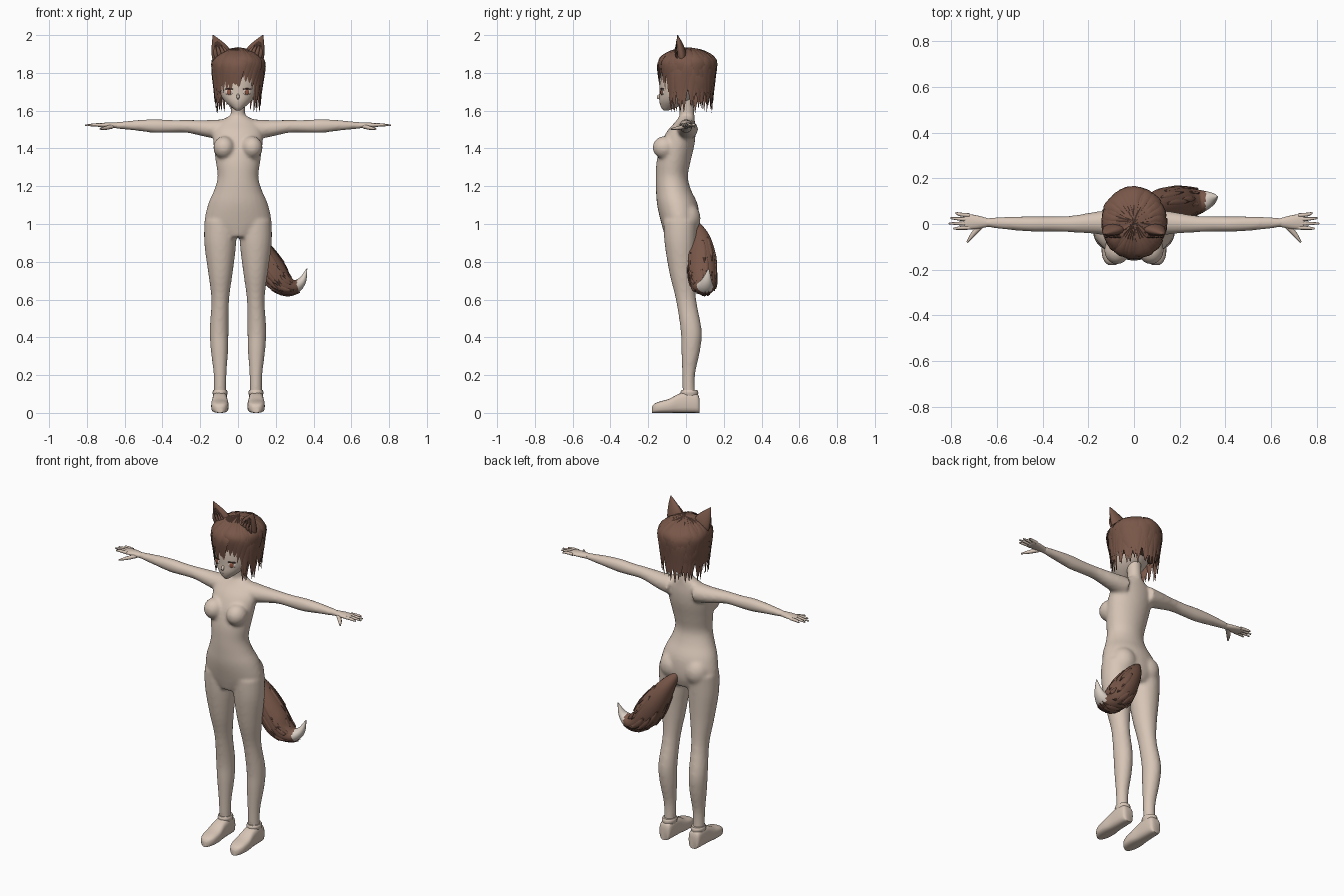
import bpy, bmesh, math, random
from mathutils import Vector
from mathutils.geometry import interpolate_bezier

cube = bpy.data.objects.get("Cube")
if cube:
    bpy.data.objects.remove(cube, do_unlink=True)
random.seed(4)


def material(name, colour):
    mat = bpy.data.materials.new(name)
    mat.use_nodes = True
    mat.diffuse_color = (*colour, 1)
    mat.node_tree.nodes["Principled BSDF"].inputs["Base Color"].default_value = (*colour, 1)
    return mat


skin = material("skin beige", (0.68, 0.56, 0.47))
brown = material("fur brown", (0.19, 0.095, 0.066))
dark = material("dark brown", (0.07, 0.035, 0.025))
cream = material("cream", (0.72, 0.64, 0.57))
iris_red = material("iris chestnut", (0.3, 0.1, 0.06))


def spline(rows, steps):
    """Smoothly resample rows of numbers (Catmull-Rom)."""
    rows = [Vector(r) for r in rows]
    padded = [rows[0]] + rows + [rows[-1]]
    result = []
    for a, b, c, d in zip(padded, padded[1:], padded[2:], padded[3:]):
        for i in range(steps):
            t = i / steps
            result.append(b + (c - a) * (t / 2) + (a * 2 - b * 5 + c * 4 - d) * (t * t / 2)
                          + (b * 3 - a - c * 3 + d) * (t ** 3 / 2))
    return result + [rows[-1]]


def sweep(bm, rows, hint, axis=None, sides=16, steps=4, power=1.0):
    """Closed tube through rows of x, y, z, half width, half depth along hint."""
    rows = spline(rows, steps)
    centres = [Vector(r[:3]) for r in rows]
    rings = []
    for i, (row, centre) in enumerate(zip(rows, centres)):
        along = Vector(axis) if axis else centres[min(i + 1, len(rows) - 1)] - centres[max(i - 1, 0)]
        side = along.cross(Vector(hint)).normalized()
        depth = side.cross(along).normalized()
        ring = []
        for k in range(sides):
            c, s = math.cos(math.tau * k / sides), math.sin(math.tau * k / sides)
            c, s = (math.copysign(abs(v) ** power, v) for v in (c, s))
            ring.append(bm.verts.new(centre + side * c * max(row[3], 0.001) + depth * s * max(row[4], 0.001)))
        rings.append(ring)
    for low, high in zip(rings, rings[1:]):
        for k in range(sides):
            n = (k + 1) % sides
            bm.faces.new((low[k], low[n], high[n], high[k]))
    bm.faces.new(rings[0][::-1])
    bm.faces.new(rings[-1])


def ball(bm, centre, size):
    made = bmesh.ops.create_uvsphere(bm, u_segments=20, v_segments=12, radius=1)["verts"]
    bmesh.ops.scale(bm, vec=size, verts=made)
    bmesh.ops.translate(bm, vec=centre, verts=made)


def finish(name, bm, *mats, angle=60):
    bmesh.ops.recalc_face_normals(bm, faces=bm.faces)
    mesh = bpy.data.meshes.new(name)
    bm.to_mesh(mesh)
    bm.free()
    obj = bpy.data.objects.new(name, mesh)
    bpy.context.collection.objects.link(obj)
    for mat in mats:
        mesh.materials.append(mat)
    bpy.ops.object.select_all(action="DESELECT")
    obj.select_set(True)
    bpy.context.view_layer.objects.active = obj
    bpy.ops.object.shade_smooth_by_angle(angle=math.radians(angle))
    return obj


FRONT, UP = (0, -1, 0), (0, 0, 1)

# Body: torso, neck, legs and arms fused into one smooth surface
bm = bmesh.new()
torso = [(0.93, -.03, .09, .08), (1.0, -.03, .172, .1), (1.1, -.045, .16, .108), (1.18, -.066, .126, .093),
         (1.25, -.075, .108, .085), (1.33, -.066, .118, .09), (1.42, -.045, .13, .09),
         (1.49, -.025, .13, .076), (1.54, -.005, .1, .052), (1.57, .005, .05, .04)]
sweep(bm, [(0, y, z, w, d) for z, y, w, d in torso], FRONT, UP, 28)
sweep(bm, [(0, .005, 1.5, .05, .045), (0, .005, 1.58, .038, .04), (0, -.005, 1.7, .04, .042)], FRONT)
leg = [(.095, .016, .08, .032, .034), (.095, .014, .2, .034, .034), (.098, .025, .33, .046, .05),
       (.1, .027, .44, .05, .056), (.094, .0, .6, .047, .054), (.093, -.02, .74, .065, .068),
       (.094, -.03, .9, .085, .084), (.094, -.03, 1.02, .084, .09)]
arm = [(.08, .005, 1.5, .06, .055), (.16, .005, 1.505, .05, .046), (.27, .0, 1.517, .037, .034),
       (.36, .0, 1.517, .034, .034), (.44, .0, 1.519, .034, .037), (.54, .003, 1.522, .03, .028),
       (.64, .006, 1.522, .021, .018), (.67, .006, 1.522, .02, .015)]
for s in (-1, 1):
    sweep(bm, [(s * x, *rest) for x, *rest in leg], FRONT, UP, 20)
    sweep(bm, [(s * x, *rest) for x, *rest in arm], UP)
    ball(bm, (s * .074, -.115, 1.405), (.057, .062, .06))
    ball(bm, (s * .08, .0, 1.03), (.075, .078, .085))
body = finish("body", bm, skin)
remesh = body.modifiers.new("fuse", "REMESH")
remesh.mode, remesh.voxel_size, remesh.use_smooth_shade = "VOXEL", 0.009, True
relax = body.modifiers.new("relax", "SMOOTH")
relax.factor, relax.iterations = 0.5, 8

# Hands and shoes
for s, side in ((-1, "right"), (1, "left")):
    bm = bmesh.new()
    sweep(bm, [(s * .64, .006, 1.522, .019, .015), (s * .69, .008, 1.523, .03, .014),
               (s * .735, .01, 1.523, .034, .01), (s * .745, .01, 1.523, .03, .006)], UP)
    for i, reach in enumerate((.79, .81, .803, .78)):
        y = -.016 + i * .018
        sweep(bm, [(s * .72, y, 1.524, .009, .009), (s * .76, y * 1.1, 1.525, .008, .008),
                   (s * reach, y * 1.3, 1.522, .004, .004)], UP, sides=8)
    sweep(bm, [(s * .665, -.005, 1.517, .012, .012), (s * .7, -.04, 1.508, .011, .01),
               (s * .73, -.08, 1.503, .004, .004)], UP, sides=8)
    finish(side + "_hand", bm, skin)

    bm = bmesh.new()
    outline = [(.072, .07, .022), (.06, .1, .035), (.01, .112, .039), (-.04, .1, .041),
               (-.09, .074, .046), (-.14, .06, .043), (-.168, .048, .03), (-.18, .032, .014)]
    sweep(bm, [(s * .096, y, h / 2, w, h / 2) for y, h, w in outline], UP, FRONT, 20, power=.65)
    sweep(bm, [(s * .095, .018, .085, .035, .045), (s * .095, .018, .108, .04, .047),
               (s * .095, .018, .12, .036, .042)], FRONT, UP)
    finish(side + "_shoe", bm, skin, angle=45)

# Head with small nose and ears hidden by hair
bm = bmesh.new()
skull = [(1.602, -.105, .012, .014), (1.618, -.09, .034, .042), (1.65, -.065, .07, .076), (1.69, -.042, .096, .098),
         (1.75, -.018, .11, .122), (1.82, .0, .112, .13), (1.88, .005, .08, .1), (1.91, .005, .03, .04)]
sweep(bm, [(0, y, z, w, d) for z, y, w, d in skull], FRONT, UP, 28)
sweep(bm, [(0, -.132, 1.69, .005, .004), (0, -.147, 1.672, .008, .008), (0, -.138, 1.662, .004, .003)], FRONT, sides=8)
finish("head", bm, skin)

# Eyes and mouth as thin plates
for s, side in ((-1, "right"), (1, "left")):
    for part, mat, wide, tall, lift, out in (("eye_white", cream, .022, .016, 0, 0), ("iris", iris_red, .012, .015, 0, .003),
                                             ("lash", dark, .025, .004, .017, .002)):
        bm = bmesh.new()
        ball(bm, (0, 0, 0), (wide, .004, tall))
        eye = finish(side + "_" + part, bm, mat)
        eye.location = (s * .048, -.126 - out, 1.698 + lift)
        eye.rotation_euler.z = s * .42
bm = bmesh.new()
ball(bm, (0, -.136, 1.64), (.012, .003, .0015))
finish("mouth", bm, dark)

# Hair: a rounded cap, then layered tapering locks around the crown
bm = bmesh.new()
cap = [(1.7, .06, .11, .08), (1.76, .035, .13, .115), (1.82, .015, .132, .135),
       (1.88, .01, .108, .112), (1.915, .01, .065, .07), (1.927, .01, .01, .01)]
sweep(bm, [(0, y, z, w, d) for z, y, w, d in cap], FRONT, UP, 28)
finish("hair_cap", bm, brown)


def lock(bm, turn, bottom, width, puff=1.0, curl=0.0):
    rows = []
    for i in range(7):
        t = i / 6
        a = turn + curl * t * t
        reach = math.sin(min(t * 2.6, 1.65)) * puff * (1 - .1 * max(0, t - .6) / .4)
        z = 1.925 - (1.925 - bottom) * (t ** 1.75)
        taper = width * (.35 + 1.3 * t) if t < .5 else width * 2 * (1 - t) ** .8
        rows.append((math.sin(a) * .137 * reach, .008 - math.cos(a) * .15 * reach, z, taper, .011 * (1.05 - t)))
    sweep(bm, rows, (math.sin(a), -math.cos(a), .45), sides=6, steps=2)


bm = bmesh.new()
for layer, (count, drop, puff) in enumerate(((30, 1.595, .95), (26, 1.64, 1.0), (22, 1.7, 1.02))):
    for i in range(count):
        turn = .85 + (math.tau - 1.7) * i / (count - 1)
        lock(bm, turn, drop + random.uniform(-.01, .035), .03, puff + random.uniform(-.02, .02), random.uniform(-.12, .12))
finish("hair_locks", bm, brown, angle=40)

# Fringe sweeping over the right eye, parted above the left one
bm = bmesh.new()
for i in range(13):
    turn = -.95 + i * .155
    bottom = 1.675 + .02 * random.random() if turn < .15 else 1.745 - .09 * max(0, turn - .4)
    lock(bm, turn, bottom, .025, 1.04 + .02 * (i % 2), -.16)
for s in (-1, 1):
    lock(bm, s * 1.0, 1.61, .024, 1.0, -s * .1)
    lock(bm, s * 1.2, 1.625, .026, 1.02)
finish("fringe", bm, brown, angle=40)

# Pointed animal ears with a dark hollow and fur tufts
for s, side in ((-1, "right"), (1, "left")):
    bm = bmesh.new()
    sweep(bm, [(s * .078, -.02, 1.86, .052, .026), (s * .092, -.025, 1.91, .05, .024),
               (s * .112, -.035, 1.955, .03, .016), (s * .132, -.045, 2.0, .002, .002)], FRONT, sides=12)
    finish(side + "_ear", bm, brown)
    bm = bmesh.new()
    sweep(bm, [(s * .084, -.046, 1.885, .03, .004), (s * .093, -.047, 1.915, .032, .004),
               (s * .116, -.051, 1.965, .01, .003)], FRONT, sides=8)
    finish(side + "_ear_hollow", bm, dark)
    bm = bmesh.new()
    for i in range(4):
        x = .055 + i * .02
        sweep(bm, [(s * x, -.045, 1.875, .01, .006), (s * (x + .006), -.056, 1.91, .009, .005),
                   (s * (.09 + i * .011), -.056, 1.95, .001, .001)], FRONT, sides=6)
    finish(side + "_ear_tuft", bm, brown)

# Bushy tail with a pale tip
tail = [(.015, .05, 1.01, .015, .015), (.07, .075, .93, .045, .05), (.125, .085, .84, .066, .072),
        (.18, .088, .75, .075, .077), (.235, .092, .687, .06, .068), (.295, .1, .668, .04, .05),
        (.34, .11, .7, .022, .028), (.365, .12, .765, .002, .002)]
bm = bmesh.new()
sweep(bm, tail, FRONT, sides=20, steps=5)
for face in bm.faces:
    centre = face.calc_center_median()
    face.material_index = int(centre.x > .312)
finish("tail", bm, brown, cream)

# Raised fur strands along the tail
bm = bmesh.new()
path = spline(tail, 4)
for i in range(26):
    start, a = random.randint(5, 15), random.uniform(0, math.tau)
    rows = []
    for j, thick in enumerate((.004, .012, .01, .001)):
        row, ahead = path[start + 2 * j], path[start + 2 * j + 1]
        along = Vector(ahead[:3]) - Vector(row[:3])
        across = along.cross(Vector(FRONT)).normalized()
        out = across * math.cos(a) * row[3] + Vector(FRONT) * math.sin(a) * row[4]
        rows.append((*(Vector(row[:3]) + out * (1 + .02 * j)), thick, .004))
    sweep(bm, rows, out, sides=6, steps=2)
finish("tail_fur", bm, brown, angle=40)
